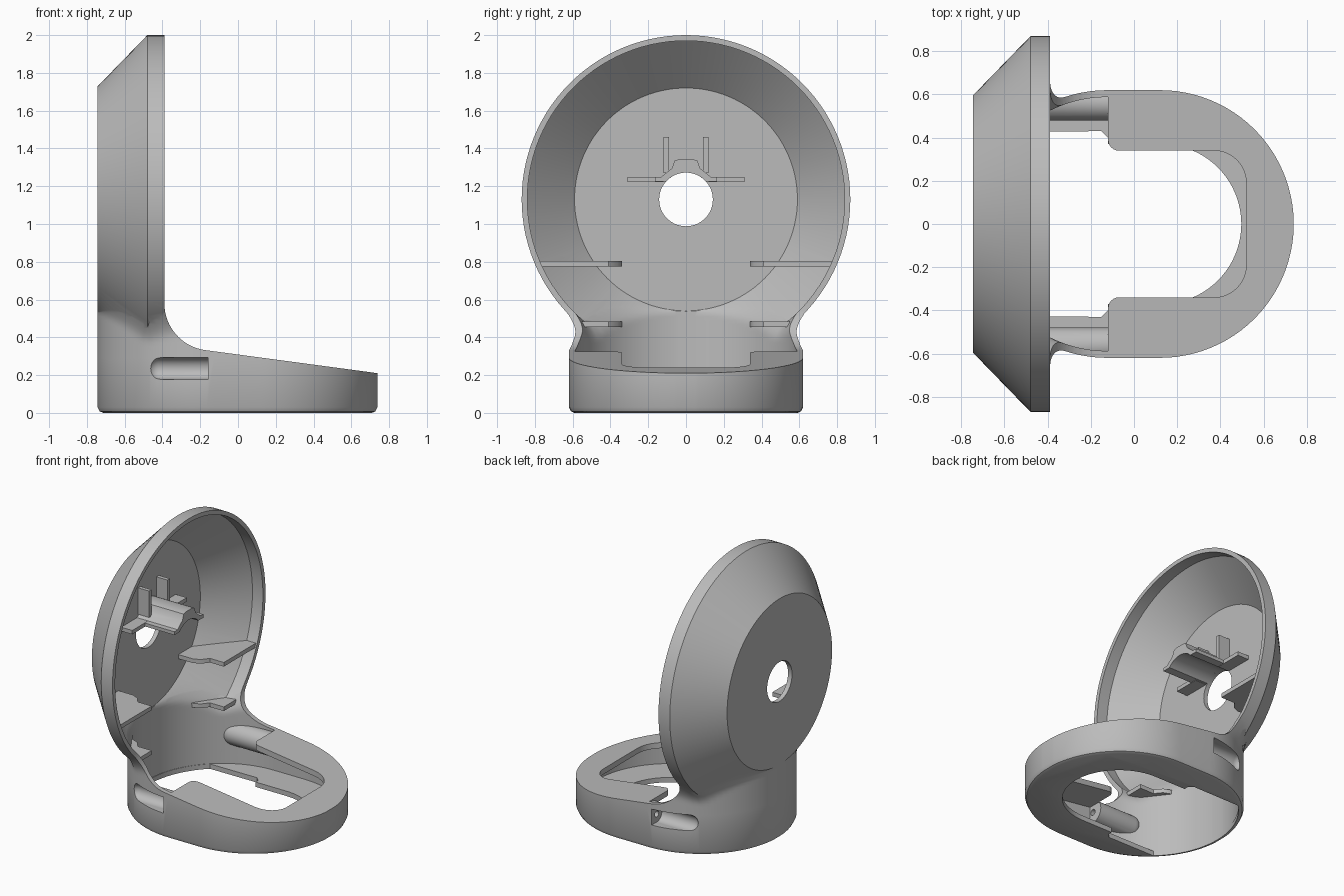
import bpy, bmesh
from math import sin, cos, pi, sqrt, radians
from mathutils import Vector

cube = bpy.data.objects.get("Cube")
if cube:
    bpy.data.objects.remove(cube)

BACK, FRONT, HUB_Z = -0.745, -0.39, 1.13      # dish back, dish front, hub height
BASE_R, C_BACK, C_FRONT = 0.62, -0.125, 0.12  # stadium shaped base
WALL = 0.032


# ---------- helpers ----------
def finish(bm, name):
    bmesh.ops.recalc_face_normals(bm, faces=bm.faces)
    me = bpy.data.meshes.new(name)
    bm.to_mesh(me)
    bm.free()
    ob = bpy.data.objects.new(name, me)
    bpy.context.collection.objects.link(ob)
    return ob


def skin(rings, name):
    """Closed solid through a list of equal rings, capped at both ends."""
    bm = bmesh.new()
    rows = [[bm.verts.new(p) for p in ring] for ring in rings]
    n = len(rows[0])
    for a, b in zip(rows, rows[1:]):
        for i in range(n):
            j = (i + 1) % n
            bm.faces.new((a[i], a[j], b[j], b[i]))
    bm.faces.new(rows[0])
    bm.faces.new(rows[-1])
    return finish(bm, name)


def prism(outline, axis, lo, hi, name="cutter"):
    """Outline in the two other axes, extruded along the given axis."""
    def place(p, d):
        q = list(p)
        q.insert(axis, d)
        return Vector(q)
    return skin([[place(p, d) for p in outline] for d in (lo, hi)], name)


def lathe(profile, y, z, name="cutter", n=112):
    """Turn (x, radius) points about a line parallel to x."""
    return skin([[Vector((x, y + r * cos(2 * pi * i / n), z + r * sin(2 * pi * i / n)))
                  for i in range(n)] for x, r in profile], name)


def arc(cx, cy, r, a0, a1, n=12):
    return [(cx + r * cos(radians(a0 + (a1 - a0) * i / n)),
             cy + r * sin(radians(a0 + (a1 - a0) * i / n))) for i in range(n + 1)]


def mirrored(half):
    return half + [(x, -y) for x, y in reversed(half)]


def combine(target, other, op):
    mod = target.modifiers.new("join", "BOOLEAN")
    mod.operation, mod.solver, mod.object = op, "EXACT", other
    bpy.ops.object.select_all(action="DESELECT")
    bpy.context.view_layer.objects.active = target
    target.select_set(True)
    bpy.ops.object.modifier_apply(modifier=mod.name)
    bpy.data.objects.remove(other)


def cut(target, other):
    combine(target, other, "DIFFERENCE")


def add(target, other):
    combine(target, other, "UNION")


# ---------- base and neck ----------
def half_width(x, z, t, inset):
    r = BASE_R - t - inset
    d = max(C_BACK - x, x - C_FRONT, 0)
    base = sqrt(max(r * r - d * d, 0))
    if x > -0.1:
        return max(base, 0.003)
    rad = min(0.864 - t, 0.585 + (x - BACK - t) * 1.038)
    v = rad * rad - (z - HUB_Z) ** 2
    dish = sqrt(abs(v)) * (1 if v > 0 else -1)
    k = 0.12
    h = max(k - abs(base - dish), 0) / k
    return max(base, dish) + h * h * k / 4 if max(base, dish) > 0 else 0.003


def neck(t, levels, name):
    rings = []
    for z, inset in levels:
        r = BASE_R - t - inset - 0.002
        xs = [C_BACK - r * cos(pi / 2 * i / 24) for i in range(25)]
        xs += [C_FRONT + r * sin(pi / 2 * i / 24) for i in range(25)]
        half = mirrored([(x, half_width(x, z, t, inset)) for x in xs])
        rings.append([Vector((x, y, z)) for x, y in half])
    return skin(rings, name)


rise = [(0.29 + 0.02 * i, 0) for i in range(24)]
body = neck(0, [(0, 0.03), (0.008, 0.011), (0.03, 0)] + rise, "dish_stand")
add(body, lathe([(BACK, 0.597), (-0.48, 0.87), (-0.38, 0.87)], 0, HUB_Z))

# sloping top of the base, curving up to the dish front
side = [(FRONT, 2.2)] + arc(-0.14, 0.58, 0.25, 180, 262, 16)
side += [(0.74, 0.21), (1.0, 0.175), (1.0, 2.2)]
cut(body, prism(side, 1, -1, 1))

# ---------- hollow inside ----------
hollow = neck(WALL, [(0.035, 0)] + rise, "hollow")
add(hollow, lathe([(BACK + WALL, 0.59), (-0.473, 0.84), (-0.3, 0.84)], 0, HUB_Z))
# lid over the front of the base
cut(hollow, prism([(-0.12, 0.285), (0.9, 0.149), (0.9, 1.5), (-0.12, 1.5)], 1, -1, 1))

for s in (1, -1):
    # shelves between dish floor and side wall
    plan = [(-0.8, 0.34), (-0.6, 0.34), (-0.55, 0.36), (-0.51, 0.41),
            (-0.4, 0.41), (-0.4, 0.95), (-0.8, 0.95)]
    for z in (0.47, 0.79):
        cut(hollow, prism([(x, s * y) for x, y in plan], 2, z - 0.015, z + 0.015))
    # bullet shaped pocket housing
    nose = [(-0.42 + x, r) for x, r in arc(0, 0, 0.08, 178, 90, 10)]
    cut(hollow, lathe(nose + [(-0.12, 0.08)], s * 0.56, 0.235, n=40))
    # hub ribs, upright and level
    x0, x1 = BACK, BACK + 0.12
    for y0, y1, z0, z1 in ((0.09, 0.118, 1.27, 1.46), (0.12, 0.31, 1.222, 1.25)):
        rib = [(s * y0, z0), (s * y1, z0), (s * y1, z1), (s * y0, z1)]
        cut(hollow, prism(rib, 0, x0, x1))

# long hood above the hub hole
hood = [(0.165, 1.224), (0.165, 1.248), (0.13, 1.25), (0.075, 1.295), (0.06, 1.335), (0.04, 1.342)]
hood += [(-y, z) for y, z in reversed(hood)] + arc(0, HUB_Z, 0.142, 138, 42, 16)
cut(hollow, prism(hood, 0, BACK, FRONT + 0.004))
cut(body, hollow)

# ---------- openings ----------
cut(body, lathe([(-0.9, 0.142), (-0.6, 0.142)], 0, HUB_Z, n=64))

lid_hole = [(-0.2, 0.39), (-0.12, 0.39)] + arc(-0.07, 0.39, 0.05, 180, 270, 6)
lid_hole += arc(0.37, 0.19, 0.15, 90, 0)
cut(body, prism(mirrored(lid_hole), 2, 0.1, 1.0))

floor_hole = arc(C_BACK, 0, BASE_R - WALL - 0.003, 179, 133, 14)
floor_hole += [(-0.15, 0.43), (-0.12, 0.4), (-0.12, 0.37)] + arc(C_FRONT + 0.007, 0, 0.37, 90, 1, 20)
cut(body, prism(mirrored(floor_hole), 2, -0.1, 0.06))

for s in (1, -1):
    # side pocket with rounded end
    nose = [(-0.42 + x, r) for x, r in arc(0, 0, 0.058, 178, 90, 10)]
    cut(body, lathe(nose + [(-0.16, 0.058)], s * 0.56, 0.235, n=40))
    slot = arc(-0.42, 0.235, 0.0575, 90, 270, 16) + [(-0.16, 0.1775), (-0.16, 0.2925)]
    cut(body, prism(slot, 1, *sorted((s * 0.56, s * 0.8))))
    # cable hole at the flat end of the pocket
    cut(body, lathe([(-0.2, 0.022), (-0.08, 0.022)], s * 0.56, 0.235, n=20))

# ---------- material and shading ----------
grey = bpy.data.materials.new("light grey plastic")
colour = (0.5, 0.5, 0.5, 1)
grey.diffuse_color = colour
grey.use_nodes = True
grey.node_tree.nodes["Principled BSDF"].inputs["Base Color"].default_value = colour
body.data.materials.clear()
body.data.materials.append(grey)
for poly in body.data.polygons:
    poly.material_index = 0

bpy.ops.object.select_all(action="DESELECT")
bpy.context.view_layer.objects.active = body
body.select_set(True)
bpy.ops.object.shade_smooth_by_angle(angle=radians(32))
